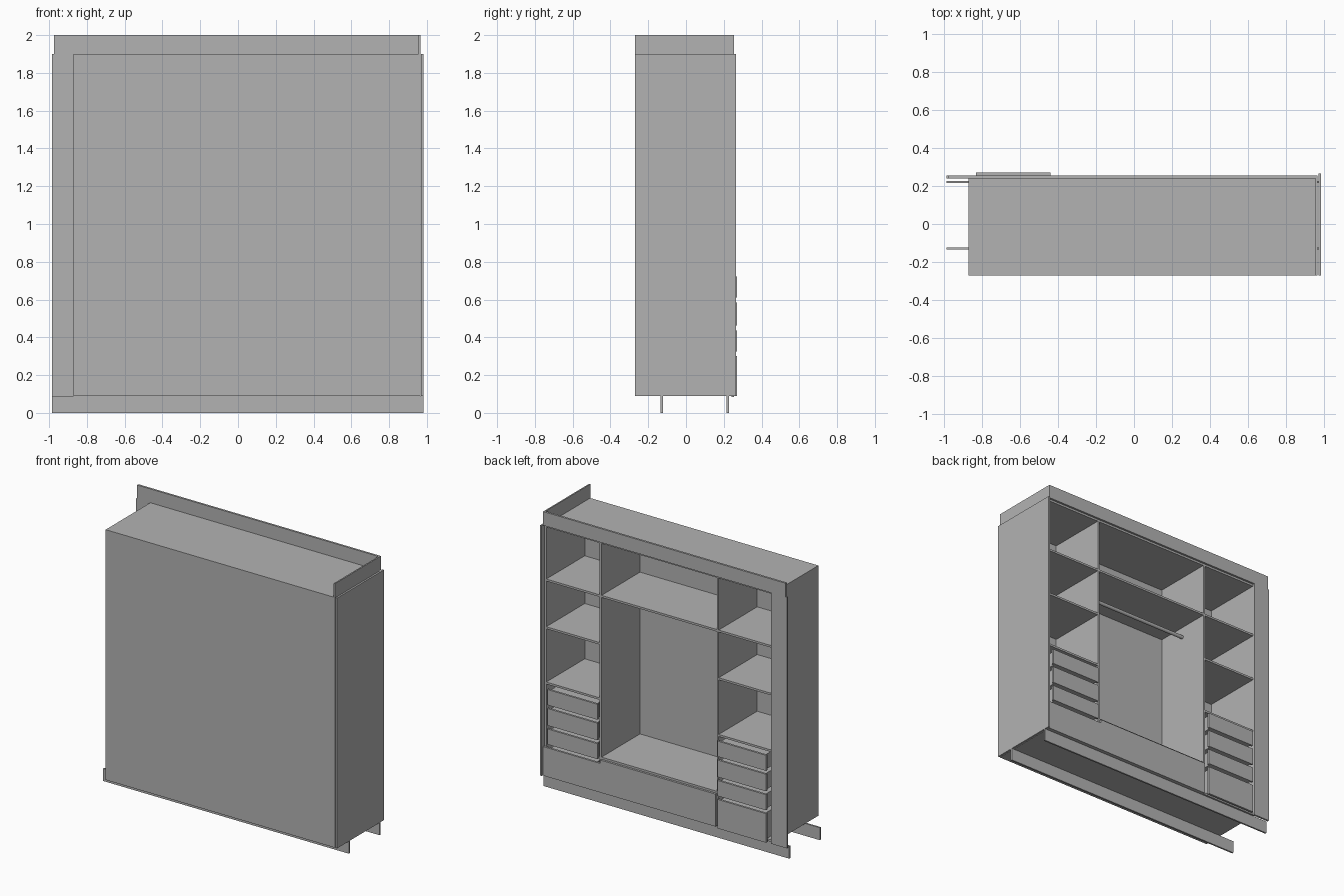
import bpy
from math import pi

if "Cube" in bpy.data.objects:
    bpy.data.objects.remove(bpy.data.objects["Cube"])

grey = bpy.data.materials.new("plain_grey")
grey.use_nodes = True
colour = (0.45, 0.45, 0.45, 1)
grey.diffuse_color = colour
grey.node_tree.nodes["Principled BSDF"].inputs["Base Color"].default_value = colour


def box(name, x, y, z):
    """Axis-aligned board given by its (min, max) on each axis."""
    spans = (x, y, z)
    bpy.ops.mesh.primitive_cube_add(size=1, location=[(a + b) / 2 for a, b in spans])
    ob = bpy.context.object
    ob.name = name
    ob.scale = [b - a for a, b in spans]
    bpy.ops.object.transform_apply(location=False, rotation=False, scale=True)
    ob.data.materials.append(grey)
    return ob


T = 0.015                      # board thickness
REAR, FACE = -0.27, 0.24       # carcass depth
INNER = -0.20                  # inside of the back wall
FLOOR, TOP = 0.09, 1.90
RIGHT, LEFT = -0.87, 0.965     # carcass width
DIV_L, DIV_R = 0.508, -0.43    # lower x of each divider
depth = (REAR, FACE)
inside = (INNER, FACE)
overlay = (FACE, FACE + T)

# Carcass
box("back_wall", (RIGHT, LEFT), (REAR, INNER), (FLOOR, TOP))
box("carcass_top", (RIGHT, LEFT), depth, (TOP - T, TOP))
box("carcass_bottom", (RIGHT, LEFT), depth, (FLOOR, FLOOR + T))
box("right_side", (RIGHT, RIGHT + T), depth, (FLOOR, TOP))
box("left_side", (LEFT - T, LEFT), depth, (FLOOR, TOP))
box("left_cover_panel", (LEFT + 0.004, 0.982), (REAR, 0.265), (FLOOR, TOP))
for name, x in (("left_divider", DIV_L), ("right_divider", DIV_R)):
    box(name, (x, x + T), inside, (FLOOR, TOP))

# Shelves in the three bays
bays = {
    "left": (DIV_L + T, LEFT - T),
    "centre": (DIV_R + T, DIV_L),
    "right": (RIGHT + T, DIV_R),
}
for bay, heights in (("left", (1.51, 1.165, 0.765)),
                     ("centre", (1.51, 0.34)),
                     ("right", (1.51, 1.165, 0.755))):
    for z in heights:
        box(bay + "_shelf", bays[bay], inside, (z - T, z))

# Hanging rail
bpy.ops.mesh.primitive_cylinder_add(
    vertices=24, radius=0.013, depth=DIV_L - DIV_R - T,
    location=((DIV_L + DIV_R + T) / 2, 0.015, 1.42), rotation=(0, pi / 2, 0))
rail = bpy.context.object
rail.name = "hanging_rail"
rail.data.materials.append(grey)
bpy.ops.object.shade_smooth_by_angle()

# Drawer stacks: a front board with a box behind it
tiers = ((FLOOR, 0.30), (0.325, 0.437), (0.462, 0.585), (0.61, 0.722))
for bay, x, front in (("left", (0.53, 0.93), FACE + T),
                      ("right", (-0.83, -0.44), FACE + 2 * T)):
    for low, high in tiers:
        box(bay + "_drawer_front", x, (front - T, front), (low, high))
        box(bay + "_drawer_box", (x[0] + T, x[1] - T),
            (INNER, front - T), (max(low, FLOOR + T), high - 0.005))

# Wide lower front across the left and centre bays
box("centre_drawer_front", (DIV_R + T, DIV_L), overlay, (FLOOR, 0.325))
box("lower_left_front", (DIV_L, LEFT), overlay, (FLOOR, 0.30))

# Filler, crown and plinth
box("right_filler", (-0.985, RIGHT + 0.013), overlay, (0.085, TOP))
box("crown_fascia", (-0.975, LEFT), overlay, (TOP, 2.0))
box("crown_return", (LEFT - 0.01, LEFT), depth, (TOP, 2.0))
for name, y in (("rear_plinth", -0.135), ("face_plinth", 0.215)):
    box(name, (-0.985, 0.982), (y, y + 0.012), (0, FLOOR))
